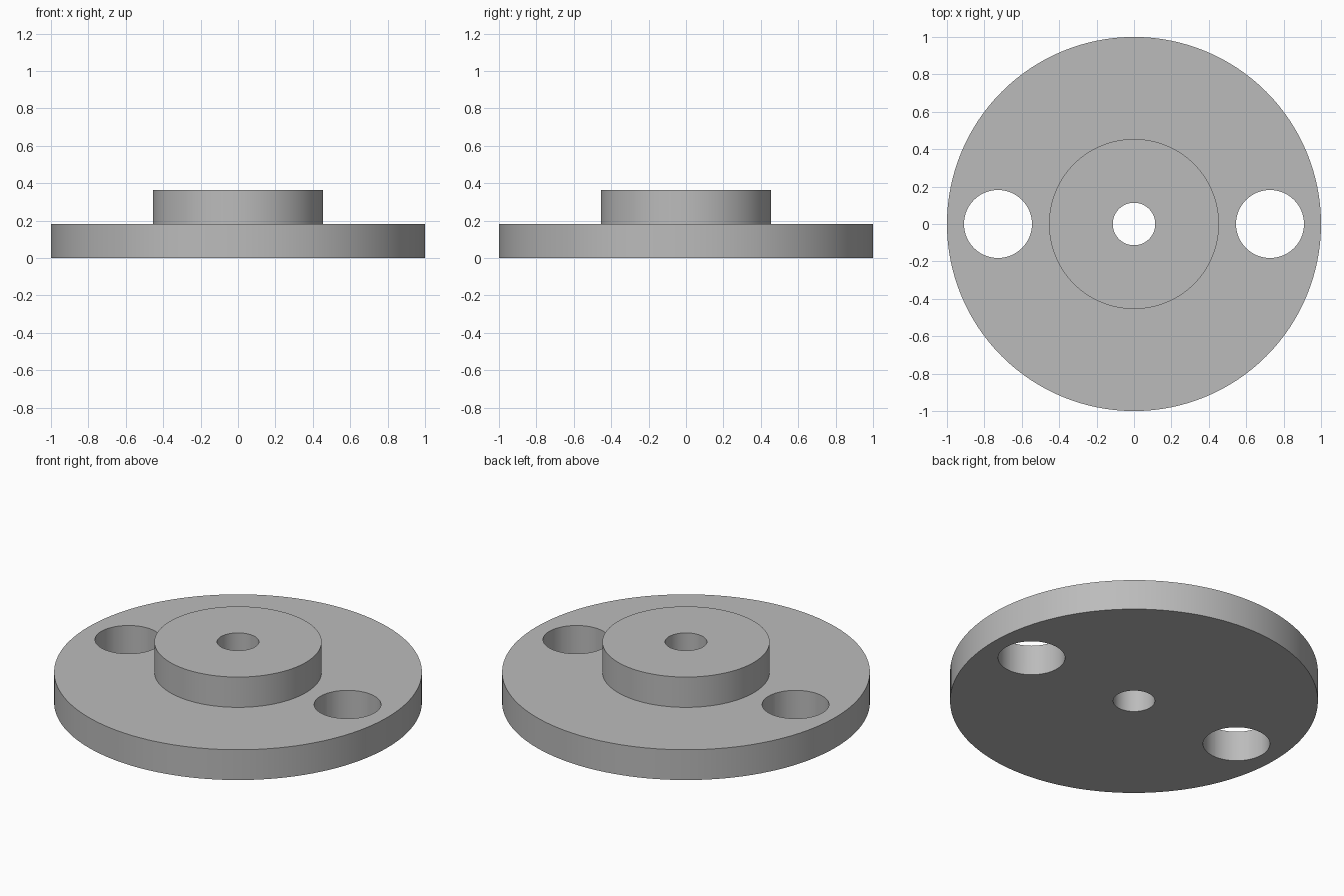
import bpy
import bmesh
import math
from mathutils import Matrix

cube = bpy.data.objects.get("Cube")
if cube:
    bpy.data.objects.remove(cube, do_unlink=True)

UNIT = 1 / 11            # flange radius is 11 units
SEGMENTS = 128
PLATE_TOP = 2 * UNIT
HUB_TOP = 4 * UNIT
HUB_RADIUS = 5 * UNIT
BORE_RADIUS = 1.25 * UNIT
HOLE_RADIUS = 2 * UNIT
HOLE_OFFSET = 8 * UNIT

grey = bpy.data.materials.new("plain grey")
grey.use_nodes = True
colour = (0.5, 0.5, 0.5, 1)
grey.diffuse_color = colour
grey.node_tree.nodes["Principled BSDF"].inputs["Base Color"].default_value = colour


def add_object(name, bm):
    bmesh.ops.recalc_face_normals(bm, faces=bm.faces)
    mesh = bpy.data.meshes.new(name)
    bm.to_mesh(mesh)
    bm.free()
    obj = bpy.data.objects.new(name, mesh)
    bpy.context.collection.objects.link(obj)
    mesh.materials.append(grey)
    return obj


# Flange, raised hub and centre bore, turned from one closed profile
profile = [(BORE_RADIUS, 0), (1, 0), (1, PLATE_TOP), (HUB_RADIUS, PLATE_TOP),
           (HUB_RADIUS, HUB_TOP), (BORE_RADIUS, HUB_TOP)]
bm = bmesh.new()
verts = [bm.verts.new((r, 0, z)) for r, z in profile]
edges = [bm.edges.new((a, b)) for a, b in zip(verts, verts[1:] + verts[:1])]
bmesh.ops.spin(bm, geom=verts + edges, cent=(0, 0, 0), axis=(0, 0, 1),
               angle=math.tau, steps=SEGMENTS, use_merge=True)
bmesh.ops.remove_doubles(bm, verts=bm.verts, dist=1e-5)
flange = add_object("hub_flange", bm)

# Two through holes, one on each side of the hub
bm = bmesh.new()
for side in (-1, 1):
    bmesh.ops.create_cone(bm, cap_ends=True, segments=SEGMENTS // 2,
                          radius1=HOLE_RADIUS, radius2=HOLE_RADIUS, depth=1,
                          matrix=Matrix.Translation((side * HOLE_OFFSET, 0, 0)))
cutter = add_object("hole_cutter", bm)
cutter.hide_render = True

bpy.ops.object.select_all(action='DESELECT')
flange.select_set(True)
bpy.context.view_layer.objects.active = flange
cut = flange.modifiers.new("through_holes", 'BOOLEAN')
cut.operation = 'DIFFERENCE'
cut.solver = 'EXACT'
cut.object = cutter
bpy.ops.object.modifier_apply(modifier=cut.name)
bpy.data.objects.remove(cutter, do_unlink=True)

# Round walls smooth, rims crisp
bpy.ops.object.shade_smooth_by_angle(angle=math.radians(30))
